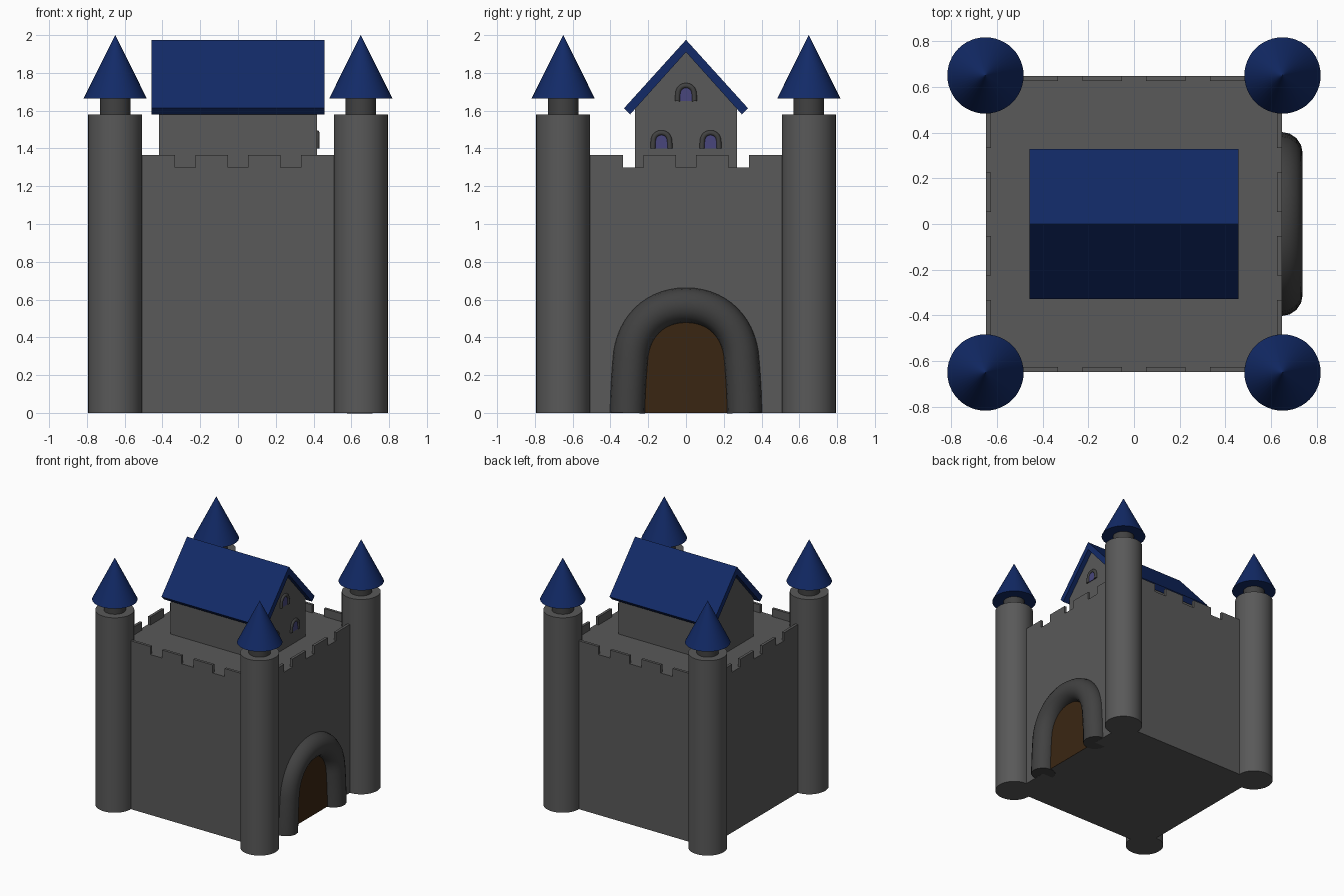
import bpy, bmesh
from math import radians
from mathutils import Vector

if "Cube" in bpy.data.objects:
    bpy.data.objects.remove(bpy.data.objects["Cube"])


def material(name, rgb):
    m = bpy.data.materials.new(name)
    m.diffuse_color = (*rgb, 1)
    m.use_nodes = True
    m.node_tree.nodes["Principled BSDF"].inputs["Base Color"].default_value = m.diffuse_color
    return m


STONE = material("stone_grey", (0.10, 0.10, 0.10))
TRIM = material("stone_dark", (0.053, 0.053, 0.053))
BLUE = material("roof_blue", (0.006, 0.023, 0.135))
BROWN = material("door_brown", (0.042, 0.0195, 0.006))
GLASS = material("window_violet", (0.065, 0.062, 0.20))


def finish(name, bm, mat):
    bmesh.ops.recalc_face_normals(bm, faces=bm.faces)
    me = bpy.data.meshes.new(name)
    bm.to_mesh(me)
    bm.free()
    ob = bpy.data.objects.new(name, me)
    bpy.context.collection.objects.link(ob)
    me.materials.append(mat)
    return ob


def select(ob):
    bpy.ops.object.select_all(action='DESELECT')
    ob.select_set(True)
    bpy.context.view_layer.objects.active = ob


def smooth(ob):
    select(ob)
    bpy.ops.object.shade_smooth_by_angle(angle=radians(40))


def add_box(bm, lo, hi):
    lo, hi = Vector(lo), Vector(hi)
    verts = bmesh.ops.create_cube(bm, size=1)["verts"]
    for v in verts:
        v.co = (lo + hi) / 2 + v.co * (hi - lo)


def round_part(name, x, y, z0, z1, r0, r1, mat):
    bm = bmesh.new()
    bmesh.ops.create_cone(bm, cap_ends=True, segments=48, radius1=r0, radius2=r1, depth=z1 - z0)
    bmesh.ops.translate(bm, verts=bm.verts, vec=(x, y, (z0 + z1) / 2))
    smooth(finish(name, bm, mat))


def prism_x(name, profile, x0, x1, mat):
    """Extrude a closed (y, z) profile along x."""
    bm = bmesh.new()
    face = bm.faces.new([bm.verts.new((x0, y, z)) for y, z in profile])
    out = bmesh.ops.extrude_face_region(bm, geom=[face])["geom"]
    bmesh.ops.translate(bm, vec=(x1 - x0, 0, 0),
                        verts=[v for v in out if isinstance(v, bmesh.types.BMVert)])
    return finish(name, bm, mat)


def arch_points(n=14):
    """Centre line of the arch in (y, z): near-straight legs and a rounded head, mirrored."""
    p = [Vector(c) for c in ((0.295, 0.28), (0.285, 0.45), (0.17, 0.57), (0, 0.57))]
    half = [Vector((0.31, 0)), Vector((0.307, 0.10)), Vector((0.302, 0.19))]
    for i in range(n + 1):
        t = i / n
        s = 1 - t
        half.append(p[0] * s**3 + p[1] * 3 * s * s * t + p[2] * 3 * s * t * t + p[3] * t**3)
    return half + [Vector((-q.x, q.y)) for q in reversed(half[:-1])]


def arched_opening(prefix, panel, x, y, z, scale, mat):
    pts = arch_points()
    # round stone surround
    cu = bpy.data.curves.new(prefix + "_surround", 'CURVE')
    cu.dimensions = '3D'
    cu.bevel_depth = 0.093 * scale
    cu.bevel_resolution = 6
    cu.use_fill_caps = True
    cu.materials.append(TRIM)
    sp = cu.splines.new('POLY')
    sp.points.add(len(pts) - 1)
    for sp_pt, q in zip(sp.points, pts):
        sp_pt.co = (x, y + q.x * scale, z + q.y * scale, 1)
    ob = bpy.data.objects.new(prefix + "_surround", cu)
    bpy.context.collection.objects.link(ob)
    select(ob)
    bpy.ops.object.convert(target='MESH')
    smooth(bpy.context.view_layer.objects.active)
    # flat panel filling the arch
    prism_x(panel, [(y + q.x * scale, z + q.y * scale) for q in pts],
            x - 0.01, x + 0.005, mat)


# main walls with flat deck
W, DECK = 0.648, 1.30
bm = bmesh.new()
add_box(bm, (-W, -W, 0), (W, W, DECK))
finish("main_walls", bm, STONE)

# battlements on all four sides
bm = bmesh.new()
for a, b in ((-0.55, -0.333), (-0.226, -0.053), (0.053, 0.226), (0.333, 0.55)):
    for lo, hi in ((-W, -W + 0.022), (W - 0.022, W)):
        add_box(bm, (a, lo, DECK), (b, hi, 1.365))
        add_box(bm, (lo, a, DECK), (hi, b, 1.365))
finish("battlements", bm, STONE)

# corner towers
for sx, side in ((-1, "left"), (1, "right")):
    for sy, end in ((-1, "front"), (1, "back")):
        x, y = sx * 0.65, sy * 0.65
        tag = f"{end}_{side}"
        round_part("tower_" + tag, x, y, 0, 1.58, 0.143, 0.143, STONE)
        round_part("tower_neck_" + tag, x, y, 1.58, 1.665, 0.081, 0.081, TRIM)
        # tiny flat tip keeps the cone shading clean
        round_part("tower_roof_" + tag, x, y, 1.665, 2.0, 0.167, 0.0008, BLUE)

# gabled keep and its roof
prism_x("keep", [(-0.27, DECK), (0.27, DECK), (0.27, 1.615), (0, 1.92), (-0.27, 1.615)],
        -0.418, 0.418, STONE)
prism_x("keep_roof", [(0, 1.975), (-0.328, 1.613), (-0.296, 1.58), (0, 1.91),
                      (0.296, 1.58), (0.328, 1.613)], -0.457, 0.457, BLUE)

# gate and keep windows on the right side
arched_opening("gate", "gate_door", 0.645, 0, 0, 1.0, BROWN)
for i, (y, z) in enumerate(((0, 1.65), (-0.13, 1.40), (0.13, 1.40))):
    arched_opening(f"window_{i + 1}", f"window_pane_{i + 1}", 0.418, y, z, 0.145, GLASS)
